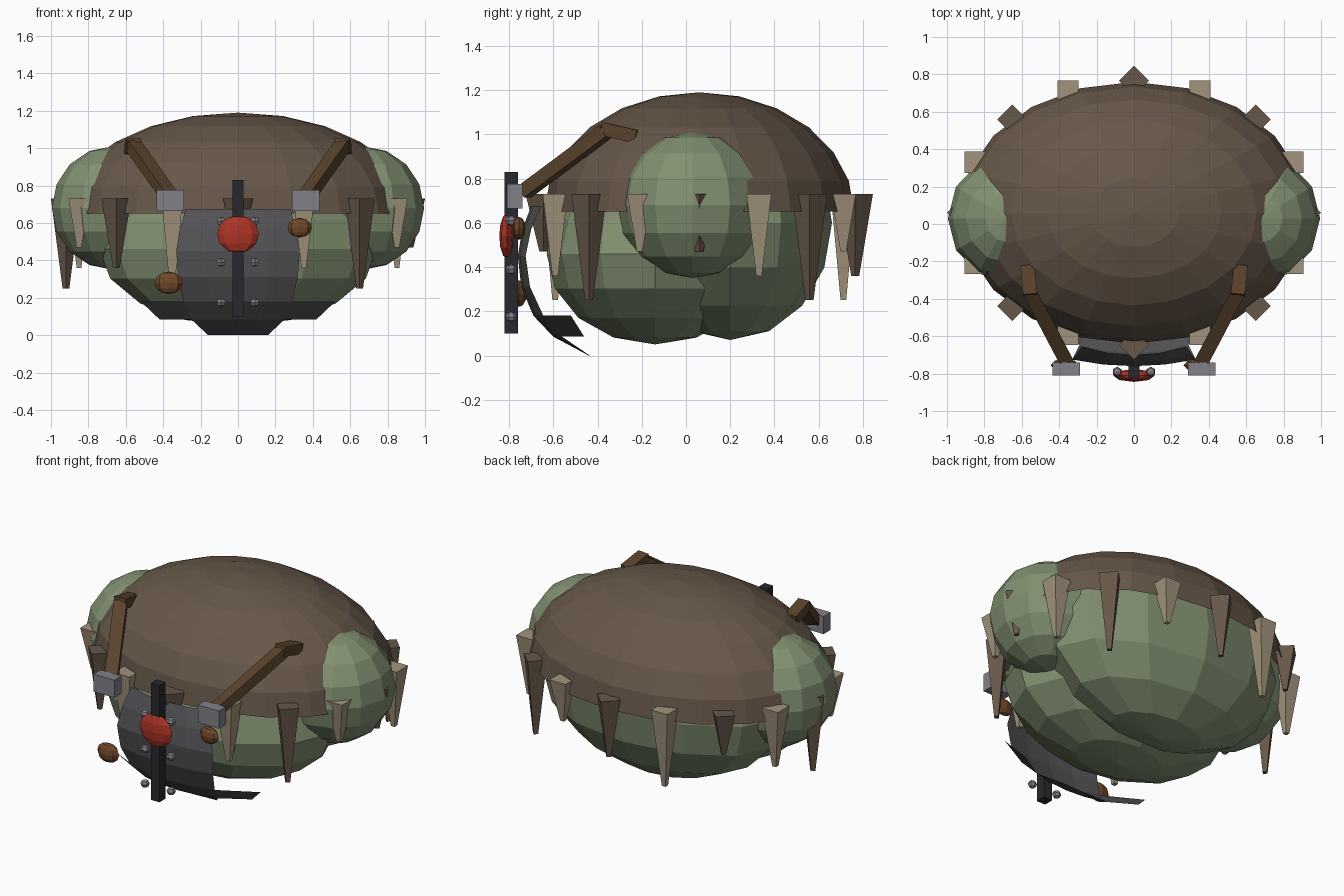
import bpy, bmesh
from math import pi, cos, sin
from mathutils import Vector, Matrix

if "Cube" in bpy.data.objects:
    bpy.data.objects.remove(bpy.data.objects["Cube"])


def material(name, r, g, b):
    m = bpy.data.materials.new(name)
    m.diffuse_color = (r, g, b, 1)
    m.use_nodes = True
    m.node_tree.nodes["Principled BSDF"].inputs["Base Color"].default_value = m.diffuse_color
    return m


SKIN = material("green_skin", .22, .28, .165)
HIDE = material("brown_hide", .135, .095, .066)
BONE = material("pale_tuft", .36, .29, .20)
LEATHER = material("leather", .10, .055, .025)
POUCH = material("pouch_brown", .16, .065, .022)
IRON = material("dark_iron", .085, .085, .09)
BLACK = material("black_bar", .022, .022, .027)
STEEL = material("steel", .22, .22, .25)
RED = material("red_gem", .42, .035, .02)


def finish(bm, name, mat):
    bmesh.ops.recalc_face_normals(bm, faces=bm.faces)
    me = bpy.data.meshes.new(name)
    bm.to_mesh(me)
    bm.free()
    me.materials.append(mat)
    ob = bpy.data.objects.new(name, me)
    bpy.context.collection.objects.link(ob)
    return ob


def ball(name, centre, radii, segs, rings, mat, rot=None, cut=False):
    bm = bmesh.new()
    bmesh.ops.create_uvsphere(bm, u_segments=segs, v_segments=rings, radius=1)
    if cut:
        low = [v for v in bm.verts if v.co.z < -.01]
        bmesh.ops.delete(bm, geom=low, context='VERTS')
    m = Matrix.Translation(centre) @ Matrix.Diagonal((*radii, 1))
    bm.transform(m @ rot if rot else m)
    return finish(bm, name, mat)


def box(name, centre, size, mat):
    bm = bmesh.new()
    bmesh.ops.create_cube(bm, size=1)
    bm.transform(Matrix.Translation(centre) @ Matrix.Diagonal((*size, 1)))
    return finish(bm, name, mat)


def beam(name, a, b, width, thick, mat):
    a, b = Vector(a), Vector(b)
    d = (b - a).normalized()
    side = d.cross(Vector((0, 0, 1))).normalized()
    frame = Matrix((side, d, side.cross(d))).transposed().to_4x4()
    bm = bmesh.new()
    bmesh.ops.create_cube(bm, size=1)
    bm.transform(Matrix.Translation((a + b) / 2) @ frame
                 @ Matrix.Diagonal((width, (b - a).length, thick, 1)))
    return finish(bm, name, mat)


# body masses
ball("belly", (0, -.14, .46), (.74, .49, .41), 12, 8, SKIN)
ball("back_torso", (0, .20, .60), (.80, .46, .53), 12, 8, SKIN)
for s in (-1, 1):
    ball("shoulder", (.67 * s, .03, .68), (.325, .34, .33), 12, 8, SKIN)

# hide mantle and its rim of hanging tufts
ball("mantle", (0, .06, .65), (.93, .70, .54), 20, 12, HIDE, cut=True)
for i in range(16):
    a = i * pi / 8
    length = (.26, .37, .48)[i % 3]
    bm = bmesh.new()
    bmesh.ops.create_cone(bm, cap_ends=True, segments=4, radius1=.018,
                          radius2=.08, depth=length)
    pos = (.92 * cos(a), .06 + .705 * sin(a), .73 - length / 2)
    bm.transform(Matrix.Translation(pos) @ Matrix.Rotation(i * pi / 4, 4, 'Z'))
    finish(bm, "mantle_tuft", BONE if i % 2 else HIDE)

# curved belly plate: z, half width, y at centre, y at edge
rows = [(.675, .28, -.70, -.655), (.57, .31, -.74, -.70), (.45, .33, -.76, -.725),
        (.31, .32, -.745, -.705), (.18, .29, -.69, -.645),
        (.085, .25, -.60, -.56), (0, .16, -.44, -.435)]
bm = bmesh.new()
grid = []
for z, w, yc, ye in rows:
    grid.append([bm.verts.new((w * t, yc + (ye - yc) * t * t, z))
                 for t in (-1, -.5, 0, .5, 1)])
for r0, r1 in zip(grid, grid[1:]):
    for k in range(4):
        bm.faces.new((r0[k], r0[k + 1], r1[k + 1], r1[k]))
# lower side wings of the plate
for s, k in ((-1, 0), (1, 4)):
    outer = bm.verts.new((.52 * s, -.52, .18))
    lower = bm.verts.new((.42 * s, -.46, .085))
    bm.faces.new((grid[4][k], outer, lower, grid[5][k]))
plate = finish(bm, "belly_plate", IRON)

# central bar, gem and rivets
box("plate_bar", (0, -.79, .465), (.06, .06, .73), BLACK)
ball("gem", (0, -.81, .54), (.112, .034, .102), 8, 6, RED)
for s in (-1, 1):
    for z in (.61, .39, .175):
        ball("rivet", (.09 * s, -.79, z), (.027, .027, .024), 6, 4, STEEL)

# hanging pouches
ball("right_pouch", (.33, -.755, .575), (.065, .03, .052), 8, 6, POUCH)
ball("left_pouch", (-.37, -.755, .28), (.075, .035, .06), 8, 6, POUCH)

# shoulder straps with buckles
for s in (-1, 1):
    beam("strap", (.365 * s, -.73, .74), (.56 * s, -.36, 1.015), .075, .06, LEATHER)
    beam("strap_end", (.555 * s, -.38, 1.025), (.57 * s, -.225, .99), .075, .06, LEATHER)
    box("buckle", (.362 * s, -.775, .72), (.145, .07, .11), STEEL)
